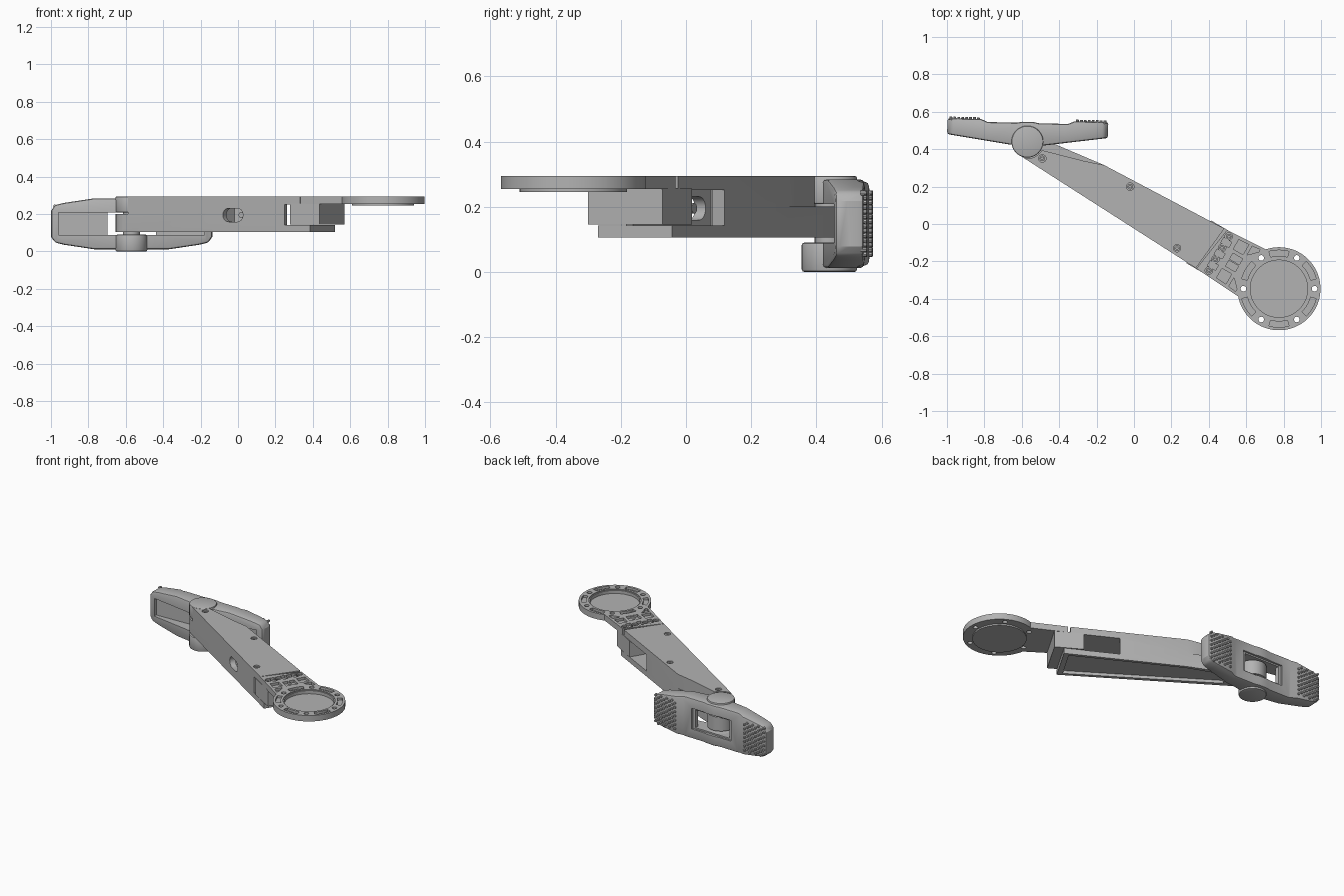
import bpy, bmesh, math
from mathutils import Matrix, Vector

cube = bpy.data.objects.get("Cube")
if cube:
    bpy.data.objects.remove(cube, do_unlink=True)

grey = bpy.data.materials.new("plain grey")
grey.use_nodes = True
colour = (0.45, 0.45, 0.45, 1)
grey.diffuse_color = colour
grey.node_tree.nodes["Principled BSDF"].inputs["Base Color"].default_value = colour

# Local frames: both start at the ankle hinge
HINGE = Matrix.Translation((-0.57, 0.44, 0))
ARM = HINGE @ Matrix.Rotation(math.radians(-30.3), 4, 'Z')
FOOT = HINGE @ Matrix.Rotation(math.radians(-1.4), 4, 'Z')
SIDE = Matrix.Rotation(math.radians(90), 4, 'X')   # outline drawn in x-z
DISC_U = 1.558


def prism(name, pts, z0, z1, frame=ARM):
    bm = bmesh.new()
    face = bm.faces.new([bm.verts.new((x, y, z0)) for x, y in pts])
    ext = bmesh.ops.extrude_face_region(bm, geom=[face])
    new = [v for v in ext["geom"] if isinstance(v, bmesh.types.BMVert)]
    bmesh.ops.translate(bm, verts=new, vec=(0, 0, z1 - z0))
    bmesh.ops.recalc_face_normals(bm, faces=bm.faces)
    return finish(name, bm, frame)


def finish(name, bm, frame):
    bm.transform(frame)
    mesh = bpy.data.meshes.new(name)
    bm.to_mesh(mesh)
    bm.free()
    mesh.materials.append(grey)
    obj = bpy.data.objects.new(name, mesh)
    bpy.context.collection.objects.link(obj)
    return obj


def arc(r, a0, a1, n, cx=0, cy=0):
    angles = [math.radians(a0 + (a1 - a0) * i / n) for i in range(n + 1)]
    return [(cx + r * math.cos(a), cy + r * math.sin(a)) for a in angles]


def circle(r, cx=0, cy=0, n=32):
    return arc(r, 0, 360, n, cx, cy)[:-1]


def rect(x0, x1, y0, y1):
    return [(x0, y0), (x1, y0), (x1, y1), (x0, y1)]


def apply(obj, mod):
    bpy.context.view_layer.objects.active = obj
    bpy.ops.object.modifier_apply(modifier=mod.name)


def boolean(obj, pts, z0, z1, frame=ARM, op='DIFFERENCE'):
    other = prism("cutter", pts, z0, z1, frame)
    other.hide_render = True
    mod = obj.modifiers.new("cut", 'BOOLEAN')
    mod.operation, mod.solver, mod.object = op, 'EXACT', other
    apply(obj, mod)
    bpy.data.objects.remove(other, do_unlink=True)


def bevel(obj, width, segments=2):
    mod = obj.modifiers.new("bevel", 'BEVEL')
    mod.width, mod.segments = width, segments
    mod.limit_method, mod.angle_limit = 'ANGLE', math.radians(40)
    apply(obj, mod)


# Arm body: tapered beam with a rounded knuckle
outline = arc(0.084, 40, 265, 20) + [(1.183, -0.132), (1.183, 0.132), (0.417, 0.099)]
arm = prism("arm_body", outline, 0.105, 0.295)
boolean(arm, circle(0.09), 0.2, 0.4)                                   # upper hub clearance
boolean(arm, [(-0.2, -0.02), (0.09, 0), (0.314, 0.064), (0.417, 0.099),
              (0.417, 0.3), (-0.2, 0.3)], 0.2, 0.4)                    # foot swing clearance
boolean(arm, [(1.112, -0.2), (1.3, -0.2), (1.3, 0.2), (1.15, 0.2)], 0.24, 0.4)
boolean(arm, rect(1.04, 1.3, -0.2, 0.2), 0.142, 0.252)                 # neck socket
boolean(arm, [(0.6, -0.07), (0.78, -0.08), (1.023, -0.1), (1.023, -0.2), (1.1, -0.2),
              (1.1, 0.2), (0.85, 0.2), (0.83, 0.07), (0.62, 0.03)], 0.142, 0.252)
slot = arc(0.036, 90, 270, 10, 0.666, 0.195) + arc(0.036, -90, 90, 10, 0.722, 0.195)
boolean(arm, slot, 0.04, 0.2, ARM @ SIDE)                              # side slot
boolean(arm, [(0.17, -0.065), (1.15, -0.11), (1.15, 0.11), (0.42, 0.08),
              (0.17, 0.04)], 0.0, 0.125)                               # underside channel
prism("slot_pin", circle(0.016, 0.735, 0.195, 16), 0.05, 0.095, ARM @ SIDE)

# Neck: block in the socket and flat bracket up to the ring
neck = prism("neck_block", rect(1.06, 1.242, -0.132, 0.132), 0.145, 0.256)
rim = arc(0.222, -139, 139, 72, DISC_U)
ring = prism("ring_bracket", [(1.16, 0.131), (1.122, -0.13)] + rim, 0.255, 0.295)
boolean(ring, circle(0.16, DISC_U, 0, 64), 0.265, 0.4)
prism("ring_floor", circle(0.165, DISC_U, 0, 64), 0.245, 0.268)
lip = prism("ring_lip", circle(0.166, DISC_U, 0, 64), 0.265, 0.289)
boolean(lip, circle(0.153, DISC_U, 0, 64), 0.2, 0.4)

# Ring: six bolt holes with a shallow pocket between each pair
for i in range(6):
    a = 30.3 + 60 * i
    hx, hy = arc(0.19, a, a, 1, DISC_U)[0]
    boolean(ring, circle(0.015, hx, hy, 16), 0.2, 0.4)
    b = a + 30
    pocket = arc(0.206, b - 15, b + 15, 8, DISC_U) + arc(0.175, b + 15, b - 15, 8, DISC_U)
    boolean(ring, pocket, 0.28, 0.4)

# Bracket pockets, arranged in rows
pockets = [rect(1.25, 1.31, -0.04, -0.004), rect(1.25, 1.31, 0.004, 0.04)]
pockets += [rect(1.165, 1.215, v - 0.016, v + 0.016) for v in (-0.071, 0, 0.071)]
for s in (-1, 1):
    pockets.append([(1.24, s * 0.06), (1.3, s * 0.06), (1.3, s * 0.122), (1.24, s * 0.118)])
    pockets.append([(1.32, s * 0.07), (1.365, s * 0.115), (1.365, s * 0.13), (1.32, s * 0.124)])
for p in pockets:
    boolean(ring, p, 0.278, 0.4)


# Screws sunk in round counterbores
def screw(target, u, v):
    boolean(target, circle(0.02, u, v, 20), 0.275, 0.4)
    head = prism("screw_head", circle(0.015, u, v, 20), 0.27, 0.289)
    boolean(head, circle(0.007, u, v, 6), 0.28, 0.4)


for u, v in ((0.596, 0.07), (0.978, -0.088), (0.114, -0.037)):
    screw(arm, u, v)
for v in (-0.105, -0.036, 0.036, 0.105):
    screw(ring, 1.185, v)

# Foot: plan profile crossed with the rear outline, then hollowed
half_plan = [(0.43, 0.03), (0.43, 0.115), (0.25, 0.115), (0.215, 0.1), (0.06, 0.1), (0.03, 0.106)]
plan = [(0.09, -0.018)] + half_plan + [(-x, y) for x, y in reversed(half_plan)] + [(-0.09, -0.018)]
foot = prism("foot", plan, -0.1, 0.4, FOOT)
quarter = [(0.43, 0.07), (0.41, 0.1), (0.36, 0.112), (0.2, 0.136)]
right = [(x, -z) for x, z in reversed(quarter)] + quarter
rear = [(x, 0.148 + z) for x, z in right]
rear += [(-x, 0.148 + z) for x, z in reversed(right)]
boolean(foot, rear, -0.3, 0.3, FOOT @ SIDE, 'INTERSECT')
bevel(foot, 0.012)
for s in (-1, 1):
    recess = [(s * 0.39, -0.1), (s * 0.39, 0.045), (s * 0.14, 0.06), (s * 0.1, 0.06), (s * 0.1, -0.1)]
    boolean(foot, recess, 0.088, 0.208, FOOT)
boolean(foot, rect(-0.13, 0.13, -0.1, 0.3), 0.088, 0.208, FOOT)        # window
boolean(foot, rect(-0.15, 0.15, 0.078, 0.218), -0.3, -0.088, FOOT @ SIDE)

# Hinge: fixed hubs above and below, pin between
for name, z0, z1 in (("lower_hub", 0.0, 0.09), ("upper_hub", 0.208, 0.295)):
    hub = prism(name, circle(0.085, n=48), z0, z1, FOOT)
    bevel(hub, 0.008)
prism("hinge_pin", circle(0.045), 0.05, 0.25, FOOT)

# Grip studs on both sole pads
studs = bmesh.new()
for s in (-1, 1):
    for col in range(8):
        for row in range(7):
            x = 0.265 + col * 0.021
            z = 0.148 + (row - 3 + (0.25 if col % 2 else -0.25)) * 0.029
            if abs(z - 0.148) > 0.125 - 0.2 * max(0, x - 0.34):
                continue
            place = Matrix.Translation(Vector((s * x, 0.115, z))) @ SIDE
            bmesh.ops.create_cone(studs, cap_ends=True, segments=8, radius1=0.007,
                                  radius2=0.009, depth=0.018, matrix=place)
finish("grip_studs", studs, FOOT)

# Smooth curved walls, keep crisp edges
bpy.ops.object.select_all(action='DESELECT')
for obj in bpy.context.collection.objects:
    if obj.type == 'MESH' and grey.name in obj.data.materials:
        obj.select_set(True)
        bpy.context.view_layer.objects.active = obj
bpy.ops.object.shade_smooth_by_angle(angle=math.radians(30))
